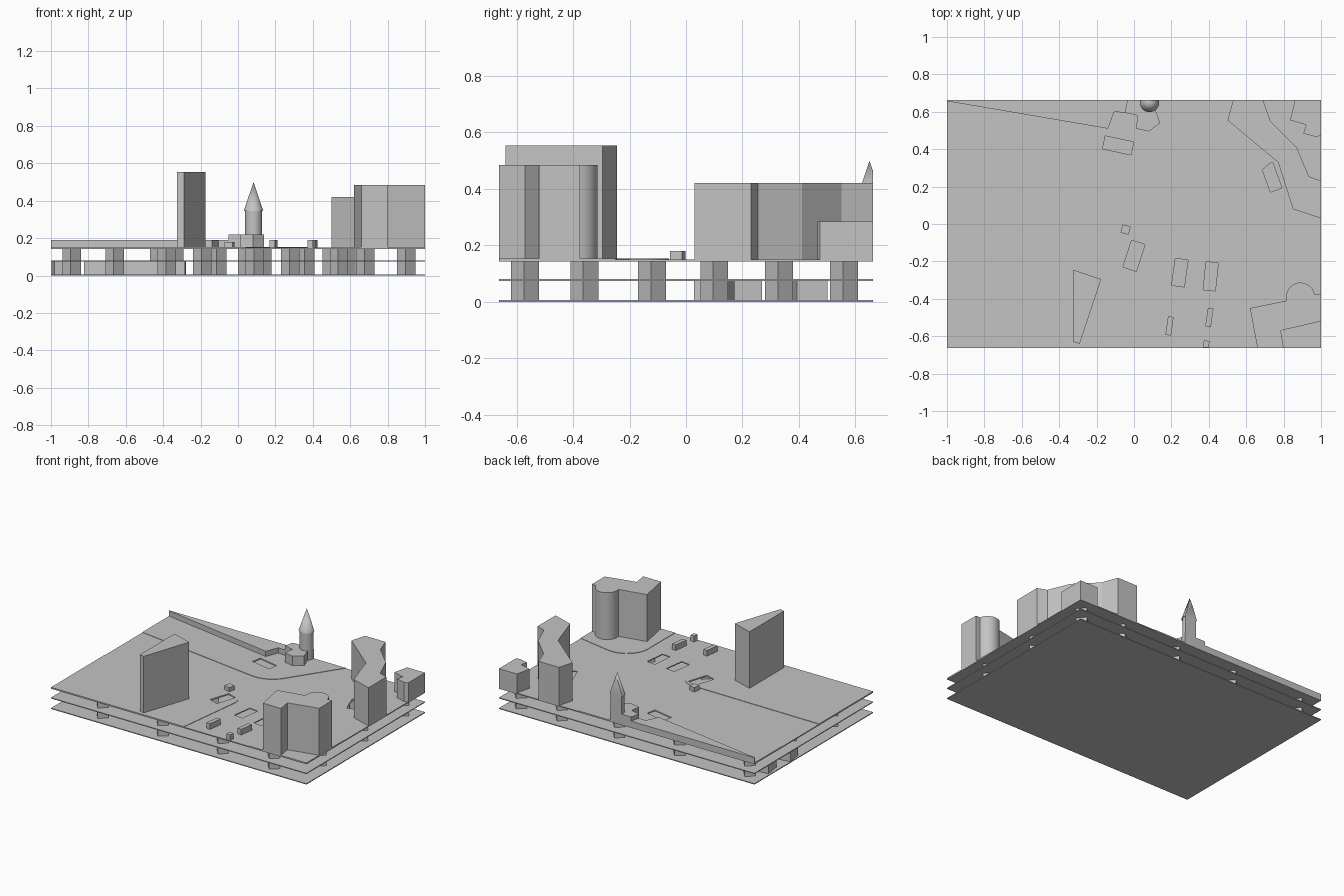
import bpy, bmesh, math
from mathutils import Vector

cube = bpy.data.objects.get("Cube")
if cube:
    bpy.data.objects.remove(cube, do_unlink=True)

grey = bpy.data.materials.new("plain_grey")
grey.use_nodes = True
COLOUR = (0.55, 0.55, 0.55, 1)
grey.diffuse_color = COLOUR
grey.node_tree.nodes["Principled BSDF"].inputs["Base Color"].default_value = COLOUR

EDGE = 0.663     # half depth of the decks
GROUND = 0.15    # top of the upper deck


def finish(name, bm):
    bmesh.ops.recalc_face_normals(bm, faces=bm.faces[:])
    mesh = bpy.data.meshes.new(name)
    bm.to_mesh(mesh)
    bm.free()
    mesh.materials.append(grey)
    obj = bpy.data.objects.new(name, mesh)
    bpy.context.collection.objects.link(obj)
    return obj


def add_prism(bm, outline, z0, z1):
    base = bm.faces.new([bm.verts.new((x, y, z0)) for x, y in outline])
    top = bmesh.ops.extrude_face_region(bm, geom=[base])["geom"]
    verts = [v for v in top if isinstance(v, bmesh.types.BMVert)]
    bmesh.ops.translate(bm, verts=verts, vec=(0, 0, z1 - z0))


def prism(name, outline, z0, z1):
    bm = bmesh.new()
    add_prism(bm, outline, z0, z1)
    return finish(name, bm)


def rect(cx, cy, w, d, turn):
    c, s = math.cos(math.radians(turn)), math.sin(math.radians(turn))
    return [(cx + c * u * w / 2 - s * v * d / 2, cy + s * u * w / 2 + c * v * d / 2)
            for u, v in ((-1, -1), (1, -1), (1, 1), (-1, 1))]


def arc(cx, cy, r, a0, a1, n):
    return [(cx + r * math.cos(math.radians(a0 + (a1 - a0) * i / n)),
             cy + r * math.sin(math.radians(a0 + (a1 - a0) * i / n))) for i in range(n + 1)]


def smooth(obj):
    bpy.ops.object.select_all(action='DESELECT')
    obj.select_set(True)
    bpy.context.view_layer.objects.active = obj
    bpy.ops.object.shade_smooth_by_angle(angle=math.radians(35))


# Three stacked decks
full = rect(0, 0, 2, 2 * EDGE, 0)
prism("bottom_deck", full, 0, 0.006)
prism("middle_deck", full, 0.074, 0.08)
upper = prism("upper_deck", full, 0.143, GROUND)

# Raised kerb areas around the roads
church_block = [(-1, 0.36)] + arc(-0.02, 0.42, 0.2, 260, 330, 8) + [(0.38, EDGE), (-1, EDGE)]
tower_block = [(-1, -EDGE), (0.04, -EDGE)] + arc(0.0, -0.17, 0.1, -10, 95, 8) + [(-1, -0.06)]
corner_block = [(0.55, -EDGE), (1, -EDGE), (1, -0.25)] + arc(0.72, -0.37, 0.17, 80, 190, 8)
kerbs = [prism(n, o, GROUND - 0.001, GROUND + 0.003) for n, o in (
    ("church_kerb", church_block), ("tower_kerb", tower_block), ("corner_kerb", corner_block))]

# Rectangular light wells cut through the upper deck
wells = [rect(-0.085, 0.42, 0.155, 0.07, -12), rect(0.735, 0.25, 0.065, 0.145, 20),
         rect(0.0, -0.17, 0.075, 0.15, -18), rect(0.245, -0.26, 0.068, 0.145, -8),
         rect(0.41, -0.28, 0.065, 0.15, -6)]
bm = bmesh.new()
for outline in wells:
    add_prism(bm, outline, 0.11, 0.2)
cutter = finish("well_cutter", bm)
cutter.hide_render = True
for obj in [upper] + kerbs:
    mod = obj.modifiers.new("wells", 'BOOLEAN')
    mod.operation, mod.object, mod.solver = 'DIFFERENCE', cutter, 'EXACT'
    bpy.context.view_layer.objects.active = obj
    bpy.ops.object.modifier_apply(modifier=mod.name)
bpy.data.objects.remove(cutter, do_unlink=True)

# Turned piers carrying the two upper levels, in staggered rows
bm = bmesh.new()
rows = (-0.57, -0.36, -0.12, 0.1, 0.33, 0.56)
columns = (-0.89, -0.66, -0.42, -0.19, 0.05, 0.28, 0.5, 0.68, 0.9)
for j, y in enumerate(rows):
    for i, x in enumerate(columns):
        if (i + j) % 2:
            shift = 0.04 * (j % 3) if abs(x) < 0.6 else 0
            for z0, z1 in ((0.005, 0.075), (0.079, 0.144)):
                add_prism(bm, rect(x + shift, y, 0.07, 0.07, 40), z0, z1)
finish("piers", bm)

# Ramp walls on the lowest level
prism("side_wall_front", rect(-0.95, 0.21, 0.08, 0.11, 8), 0.005, 0.075)
prism("side_wall_back", rect(-0.93, 0.44, 0.1, 0.11, 8), 0.005, 0.075)
prism("inner_wall", rect(-0.55, 0.1, 0.55, 0.03, -12), 0.005, 0.075)

# Wedge tower
prism("wedge_tower", [(-0.325, -0.245), (-0.175, -0.295), (-0.29, -0.64), (-0.325, -0.63)],
      GROUND, 0.553)

# Corner block with a round stair bay
corner = [(0.62, -0.45), (0.815, -0.41)]
corner += arc(0.89, -0.39, 0.077, 190, 10, 16)
corner += [(1, -0.375), (1, -0.52), (0.785, -0.57), (0.8, -EDGE), (0.66, -EDGE)]
smooth(prism("corner_building", corner, GROUND, 0.485))

# Angled slab block and low block at the back
prism("angled_building", [(0.53, EDGE), (0.5, 0.555), (0.77, 0.33), (0.85, 0.08), (1, 0.03),
                          (1, 0.23), (0.935, 0.255), (0.87, 0.41), (0.73, 0.55), (0.69, EDGE)],
      GROUND, 0.42)
prism("low_building", [(0.86, EDGE), (0.835, 0.555), (0.92, 0.53), (0.905, 0.485),
                       (0.975, 0.465), (1, 0.475), (1, EDGE)], GROUND, 0.285)

# Long tapering block and the church base
prism("long_wedge", [(-1, EDGE), (-1, 0.657), (-0.14, 0.51), (-0.105, 0.6),
                     (-0.05, 0.595), (-0.035, EDGE)], GROUND, 0.19)
prism("church_base", [(-0.035, EDGE), (-0.05, 0.595), (0.02, 0.58), (0.01, 0.51), (0.08, 0.495),
                      (0.14, 0.54), (0.115, 0.61), (0.13, EDGE)], GROUND, 0.22)

# Round church tower with a pointed roof, trimmed flush with the deck edge
bm = bmesh.new()
for r0, r1, z0, z1 in ((0.046, 0.046, GROUND, 0.35), (0.052, 0, 0.345, 0.5)):
    part = bmesh.ops.create_cone(bm, cap_ends=True, segments=24, radius1=r0, radius2=r1,
                                 depth=z1 - z0)
    bmesh.ops.translate(bm, verts=part["verts"], vec=(0.083, 0.65, (z0 + z1) / 2))
bmesh.ops.remove_doubles(bm, verts=bm.verts[:], dist=0.0001)
cut = bmesh.ops.bisect_plane(bm, geom=bm.verts[:] + bm.edges[:] + bm.faces[:],
                             plane_co=Vector((0, EDGE, 0)), plane_no=Vector((0, 1, 0)),
                             clear_outer=True)
rim = [e for e in cut["geom_cut"] if isinstance(e, bmesh.types.BMEdge)]
bmesh.ops.holes_fill(bm, edges=rim, sides=0)
smooth(finish("church_tower", bm))

# Small kiosks on the plaza
prism("square_kiosk", rect(-0.045, -0.03, 0.045, 0.045, -15), GROUND, 0.18)
prism("left_kiosk", rect(0.19, -0.545, 0.03, 0.1, -8), GROUND, 0.19)
prism("right_kiosk", rect(0.403, -0.5, 0.03, 0.1, -8), GROUND, 0.19)
prism("edge_kiosk", rect(0.387, -0.642, 0.03, 0.036, -4), GROUND, 0.19)
